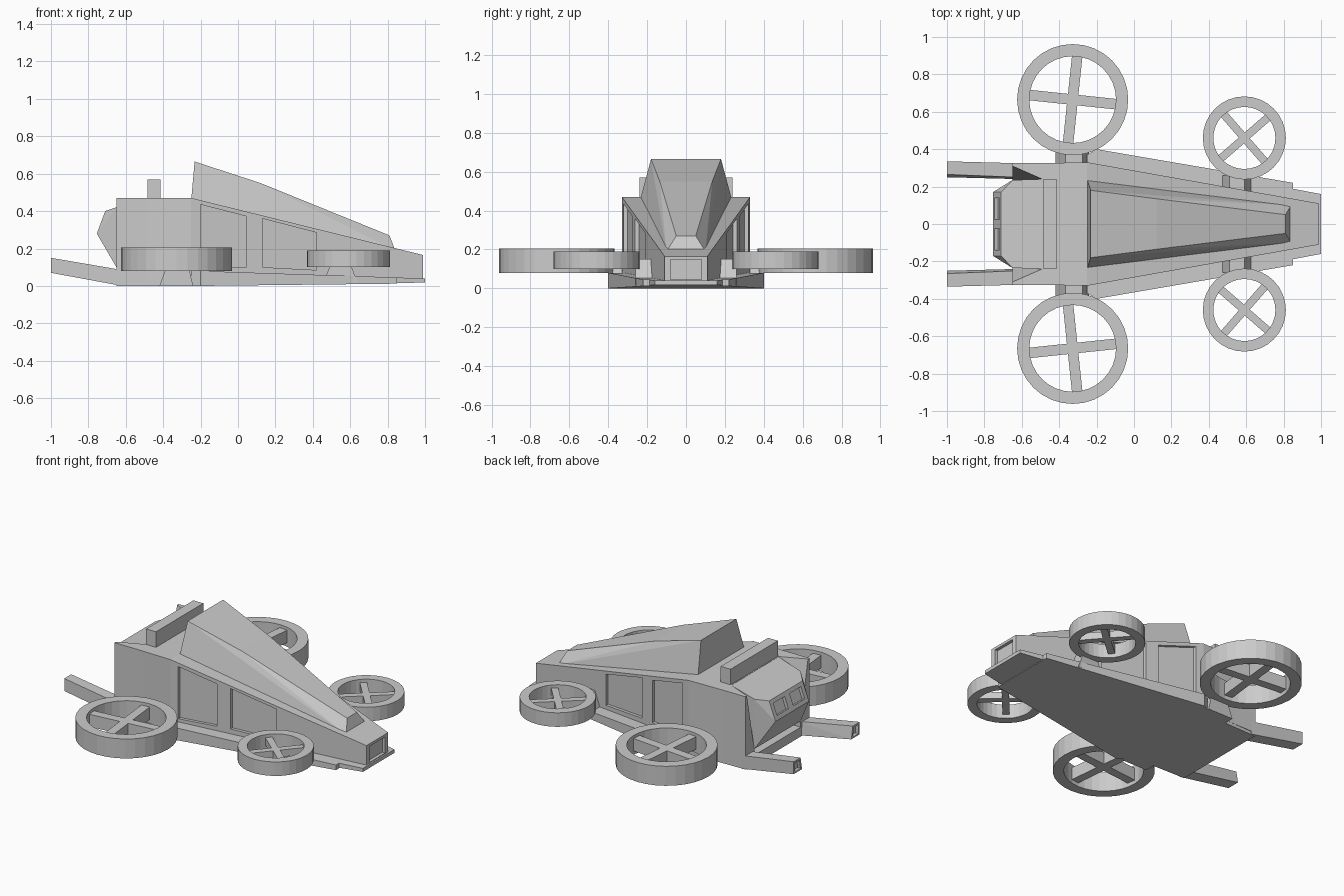
import bpy, bmesh
from math import radians, cos, sin, pi

if "Cube" in bpy.data.objects:
    bpy.data.objects.remove(bpy.data.objects["Cube"])


def obj_from(name, bm):
    bmesh.ops.recalc_face_normals(bm, faces=bm.faces)
    me = bpy.data.meshes.new(name)
    bm.to_mesh(me)
    bm.free()
    ob = bpy.data.objects.new(name, me)
    bpy.context.collection.objects.link(ob)
    return ob


def solid(name, pts, both=False):
    """Flat-faced convex solid; both=True also adds the points mirrored in y."""
    if both:
        pts = list(pts) + [(x, -y, z) for x, y, z in pts]
    bm = bmesh.new()
    for p in pts:
        bm.verts.new(p)
    bmesh.ops.convex_hull(bm, input=bm.verts)
    bmesh.ops.dissolve_limit(bm, angle_limit=radians(0.5), verts=bm.verts, edges=bm.edges)
    return obj_from(name, bm)


def flip(pts, s):
    return [(x, s * y, z) for x, y, z in pts]


def cut(ob, cutter):
    m = ob.modifiers.new("cut", 'BOOLEAN')
    m.operation = 'DIFFERENCE'
    m.solver = 'EXACT'
    m.object = cutter
    bpy.context.view_layer.objects.active = ob
    bpy.ops.object.modifier_apply(modifier=m.name)
    bpy.data.objects.remove(cutter)


def wall(x):
    # y of the tapering hull side
    return 0.33 - 0.1774 * (x + 0.25)


def ring(name, cx, cy, r_out, r_in, z0, z1, n=32):
    bm = bmesh.new()
    prof = [(r_out, z0), (r_out, z1), (r_in, z1), (r_in, z0)]
    loops = [[bm.verts.new((cx + r * cos(2 * pi * i / n), cy + r * sin(2 * pi * i / n), z))
              for r, z in prof] for i in range(n)]
    for i in range(n):
        a, b = loops[i], loops[(i + 1) % n]
        for k in range(4):
            j = (k + 1) % 4
            bm.faces.new((a[k], b[k], b[j], a[j]))
    return obj_from(name, bm)


def fan(name, cx, cy, r_out, r_in, z0, z1, width, angle, s):
    ring(name + "_ring", cx, s * cy, r_out, r_in, z0, z1)
    half = (r_in + r_out) / 2
    for k in range(2):
        a = radians(angle + 90 * k)
        pts = []
        for u in (-half, half):
            for v in (-width / 2, width / 2):
                for z in (z0 + 0.025, z1 - 0.02):
                    pts.append((cx + u * cos(a) - v * sin(a), s * (cy + u * sin(a) + v * cos(a)), z))
        solid(f"{name}_spoke_{k}", pts)


# Main wedge hull
hull = solid("hull", [(-.49, .325, .02), (-.49, .325, .47), (-.25, .33, .02), (-.25, .33, .47),
                      (.99, .11, .025), (.99, .11, .165)], True)

# Recessed door panels and nose grille
doors = [[(-.2, .435), (.045, .372), (.045, .1), (-.2, .1)],
         [(.13, .36), (.42, .285), (.42, .085), (.13, .1)]]
for s in (-1, 1):
    for d in doors:
        cut(hull, solid("door_cutter", [(x, s * (wall(x) + o), z) for x, z in d for o in (-.02, .05)]))
cut(hull, solid("nose_cutter", [(x, y, z) for x in (.97, 1.05) for y in (-.08, .08) for z in (.045, .148)]))

# Rear engine block with two recessed vents
block = solid("engine_block", [(-.485, .24, .47), (-.485, .24, .05), (-.65, .235, .42), (-.65, .235, .1),
                               (-.71, .17, .40), (-.755, .17, .28)], True)
for s in (-1, 1):
    pts = []
    for t in (.2, .8):
        x, z = -.71 - .045 * t, .40 - .12 * t
        for y in (.025, .14):
            for o in (-.02, .04):
                pts.append((x - o * .936, s * y, z + o * .351))
    cut(block, solid("vent_cutter", pts))

# Canopy
solid("canopy", [(-.25, .235, .46), (-.232, .18, .665), (.12, .135, .55), (.81, .05, .27), (.84, .1, .19),
                 (-.25, .235, .4), (.84, .1, .12)], True)

# Roof bar
solid("roof_bar", [(x, .24, z) for x in (-.485, -.415) for z in (.45, .57)], True)

# Base skirt and nose lip
solid("skirt", [(-.65, .32, 0), (-.65, .32, .06), (-.25, .33, 0), (-.25, .33, .06)], True)
solid("front_skirt", [(-.25, .37, 0), (-.25, .37, .08), (-.2, .4, 0), (-.2, .4, .08),
                      (.85, .22, .012), (.85, .22, .045)], True)
solid("nose_lip", [(.84, .19, .015), (.84, .19, .045), (1.0, .16, .018), (1.0, .16, .04)], True)

for s, side in ((-1, "right"), (1, "left")):
    # Hull corner flanking the engine block
    solid(f"rear_corner_{side}", flip([(-.49, .24, .47), (-.49, .325, .47), (-.65, .31, .47), (-.65, .325, .47),
                                       (-.65, .325, .02), (-.49, .325, .02), (-.65, .235, .1),
                                       (-.65, .235, .02), (-.49, .24, .02)], s))
    # Tail arm with hollow tip
    arm = solid(f"tail_arm_{side}", flip([(-1, .335, .07), (-1, .25, .07), (-1, .335, .15), (-1, .265, .15),
                                          (-.62, .325, .0), (-.62, .24, .0), (-.62, .325, .085),
                                          (-.62, .25, .085)], s))
    cut(arm, solid("tip_cutter", flip([(x, y, z) for x in (-1.05, -.98)
                                       for y, z in ((.265, .08), (.322, .08), (.322, .138), (.277, .138))], s)))
    # Fan mounts
    solid(f"rear_mount_{side}", flip([(x, y, z) for y in (.3, .39)
                                      for x, z in ((-.42, 0), (-.24, 0), (-.365, .15), (-.275, .15))], s))
    solid(f"front_mount_{side}", flip([(x, y, z) for y in (.15, .26)
                                       for x, z in ((.455, .015), (.64, .015), (.51, .15), (.59, .15))], s))
    # Ducted fans
    fan(f"rear_fan_{side}", -.328, .665, .297, .232, .08, .205, .056, -6, s)
    fan(f"front_fan_{side}", .59, .46, .222, .166, .1, .19, .042, 41, s)
